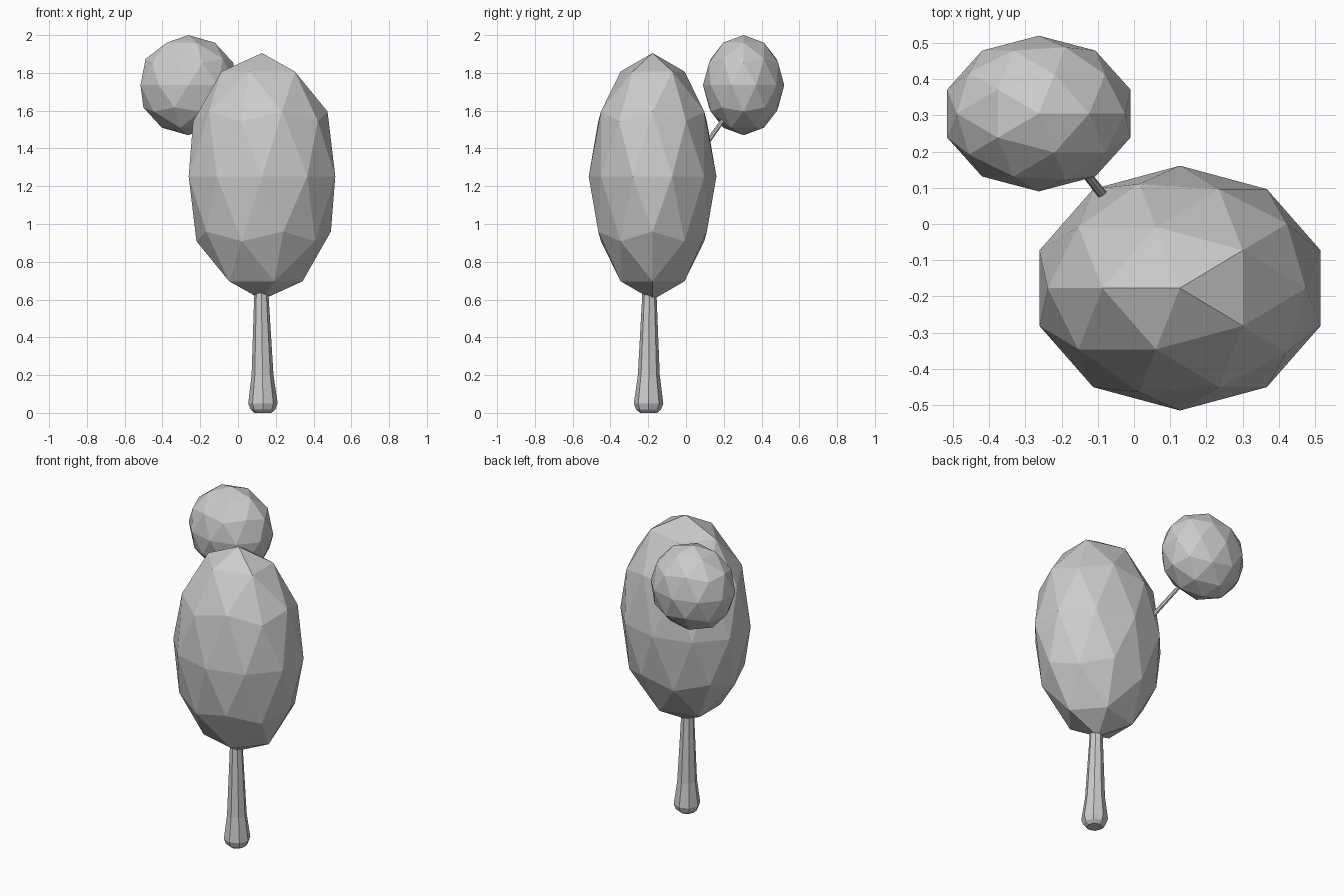
import bpy, bmesh, math
from mathutils import Vector, Matrix

if "Cube" in bpy.data.objects:
    bpy.data.objects.remove(bpy.data.objects["Cube"])


def new_object(name, bm):
    bmesh.ops.recalc_face_normals(bm, faces=bm.faces[:])
    mesh = bpy.data.meshes.new(name)
    bm.to_mesh(mesh)
    bm.free()
    obj = bpy.data.objects.new(name, mesh)
    bpy.context.collection.objects.link(obj)
    return obj


def crown(name, centre, radii, turn):
    # Faceted leaf ball: stretched icosphere
    bm = bmesh.new()
    m = Matrix.Translation(centre) @ Matrix.Diagonal((*radii, 1)) @ Matrix.Rotation(turn, 4, 'Z')
    bmesh.ops.create_icosphere(bm, subdivisions=2, radius=1, matrix=m)
    return new_object(name, bm)


def limb(name, stations, sides=8, tilt=None):
    # Tapered limb: rings of (centre, radius) bridged together and capped
    bm = bmesh.new()
    tilt = tilt or Matrix.Identity(3)
    rings = []
    for centre, r in stations:
        ring = []
        for i in range(sides):
            a = 2 * math.pi * i / sides
            p = tilt @ Vector((r * math.cos(a), r * math.sin(a), 0))
            ring.append(bm.verts.new(Vector(centre) + p))
        rings.append(ring)
    for a, b in zip(rings, rings[1:]):
        for i in range(sides):
            j = (i + 1) % sides
            bm.faces.new((a[i], a[j], b[j], b[i]))
    bm.faces.new(rings[0])
    bm.faces.new(rings[-1])
    return new_object(name, bm)


# Leaf crowns
crown("large_crown", (0.127, -0.177, 1.252), (0.408, 0.338, 0.653), math.pi)
crown("small_crown", (-0.263, 0.305, 1.735), (0.266, 0.215, 0.265), 0)

# Trunk with a flared, rounded foot
limb("trunk", [
    ((0.132, -0.198, 0.0), 0.045),
    ((0.132, -0.198, 0.018), 0.066),
    ((0.132, -0.198, 0.05), 0.078),
    ((0.130, -0.197, 0.20), 0.058),
    ((0.124, -0.194, 0.60), 0.039),
    ((0.122, -0.190, 1.02), 0.025),
])

# Thin branch carrying the small crown
start, end = Vector((0.122, -0.185, 1.01)), Vector((-0.255, 0.295, 1.69))
aim = (end - start).to_track_quat('Z', 'Y').to_matrix()
limb("branch", [(start, 0.018), (end, 0.010)], tilt=aim)
